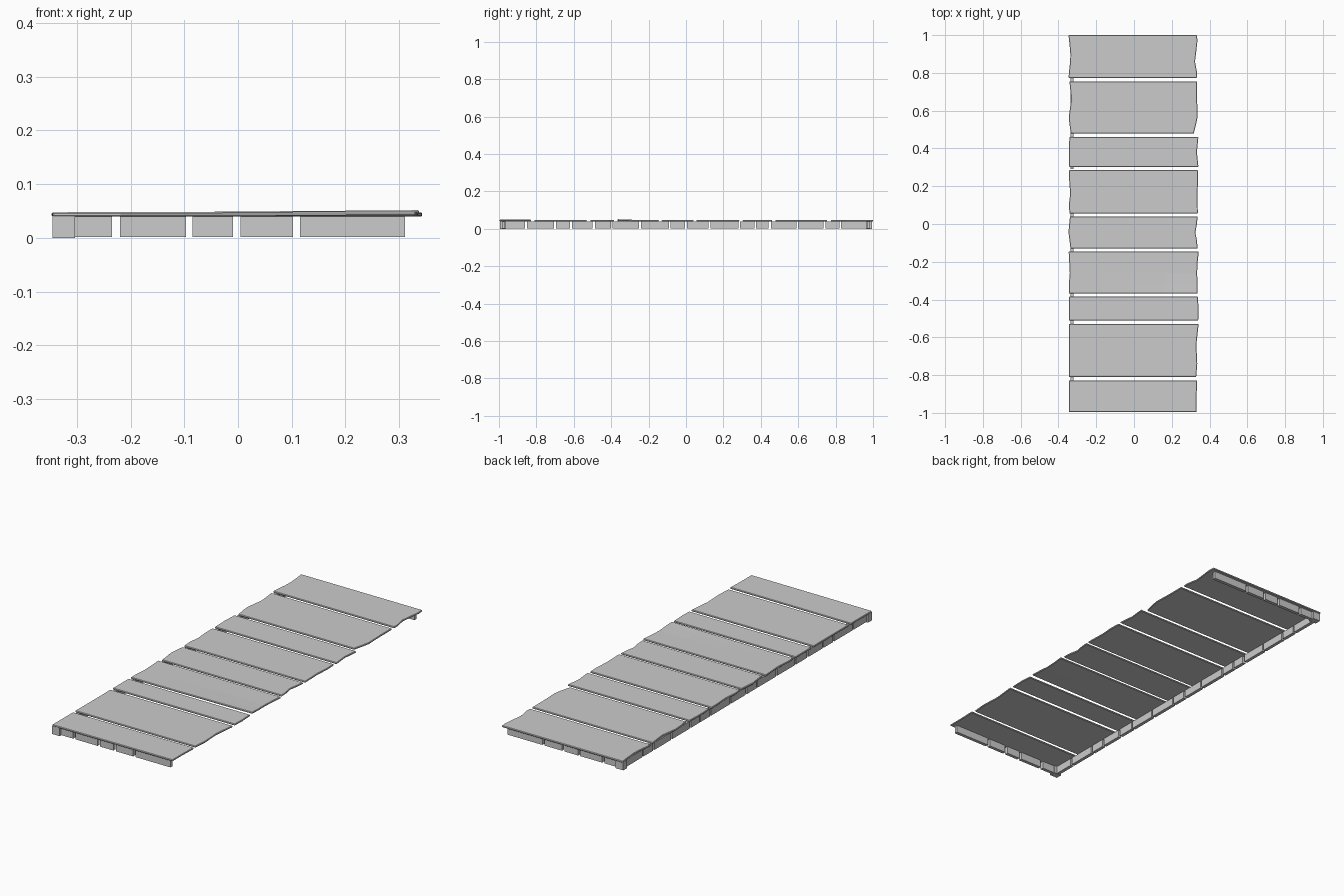
import bpy, bmesh

if "Cube" in bpy.data.objects:
    bpy.data.objects.remove(bpy.data.objects["Cube"])

grey = bpy.data.materials.new("stone grey")
grey.diffuse_color = (0.6, 0.6, 0.6, 1)
grey.use_nodes = True
grey.node_tree.nodes["Principled BSDF"].inputs["Base Color"].default_value = grey.diffuse_color

BOTTOM, TOP = 0.0395, 0.0478


def finish(bm, name):
    bmesh.ops.recalc_face_normals(bm, faces=bm.faces)
    me = bpy.data.meshes.new(name)
    bm.to_mesh(me)
    bm.free()
    me.materials.append(grey)
    ob = bpy.data.objects.new(name, me)
    bpy.context.collection.objects.link(ob)
    return ob


def box(name, x0, x1, y0, y1, z0, z1):
    bm = bmesh.new()
    bmesh.ops.create_cube(bm, size=1)
    for v in bm.verts:
        v.co = (x0 + (v.co.x + .5) * (x1 - x0),
                y0 + (v.co.y + .5) * (y1 - y0),
                z0 + (v.co.z + .5) * (z1 - z0))
    return finish(bm, name)


def plank(name, stations, lift):
    """Slab with uneven ends: stations are (y, left x, right x)."""
    bm = bmesh.new()
    cols = 5
    n = len(stations)
    layers = []
    for z in (BOTTOM, TOP):
        layers.append([[bm.verts.new((l + (r - l) * c / (cols - 1), y,
                                      z + lift(c / (cols - 1), s / (n - 1))))
                        for c in range(cols)] for s, (y, l, r) in enumerate(stations)])
    lo, hi = layers
    for s in range(n - 1):
        for c in range(cols - 1):
            for g in (lo, hi):
                bm.faces.new((g[s][c], g[s][c + 1], g[s + 1][c + 1], g[s + 1][c]))
        for c in (0, cols - 1):
            bm.faces.new((lo[s][c], lo[s + 1][c], hi[s + 1][c], hi[s][c]))
    for s in (0, n - 1):
        for c in range(cols - 1):
            bm.faces.new((lo[s][c], lo[s][c + 1], hi[s][c + 1], hi[s][c]))
    ob = finish(bm, name)
    bev = ob.modifiers.new("worn edges", 'BEVEL')
    bev.width = 0.0025
    bev.segments = 1
    bev.limit_method = 'ANGLE'
    bev.angle_limit = 1.0


# Top slabs, back to front
slabs = [
    [(1.0, -.347, .333), (.97, -.343, .336), (.9, -.337, .328), (.86, -.338, .323), (.8, -.345, .334), (.774, -.346, .333)],
    [(.755, -.342, .334), (.66, -.332, .334), (.57, -.345, .337), (.53, -.342, .329), (.478, -.334, .316)],
    [(.46, -.342, .341), (.38, -.345, .333), (.303, -.343, .341)],
    [(.285, -.344, .338), (.23, -.343, .34), (.16, -.338, .335), (.1, -.345, .337), (.055, -.341, .338)],
    [(.04, -.339, .337), (0, -.343, .333), (-.045, -.347, .325), (-.09, -.341, .334), (-.13, -.336, .336)],
    [(-.145, -.346, .343), (-.2, -.343, .337), (-.26, -.34, .334), (-.32, -.345, .337), (-.367, -.345, .337)],
    [(-.385, -.345, .338), (-.45, -.345, .342), (-.511, -.345, .34)],
    [(-.53, -.345, .342), (-.64, -.345, .33), (-.74, -.345, .335), (-.811, -.345, .329)],
    [(-.829, -.345, .334), (-.92, -.345, .331), (-.996, -.345, .331)],
]
lifts = {5: lambda u, t: .004 * max(0, u - .25) / .75 * max(0, (t - .5) * 2),
         8: lambda u, t: .0015 * u}
for i, st in enumerate(slabs):
    plank(f"slab_{i + 1}", st, lifts.get(i, lambda u, t: 0))

# Edge bricks along the left side
side = [(-.965, -.86), (-.85, -.705), (-.695, -.62), (-.61, -.5), (-.487, -.4),
        (-.393, -.25), (-.24, -.092), (-.083, -.006), (.006, .12), (.13, .28),
        (.29, .365), (.375, .44), (.455, .59), (.6, .735), (.745, .82), (.83, .965)]
for i, (a, b) in enumerate(side):
    box(f"side_brick_{i + 1}", -.337, -.32, a, b, .002, .0395)

# Matching brick rows and corner blocks on the two short ends
ends = [(-.303, -.234), (-.22, -.097), (-.085, -.009), (.005, .102), (.115, .311)]
for label, s in (("front", -1), ("back", 1)):
    for i, (a, b) in enumerate(ends):
        y = sorted((s * .985, s * .968))
        box(f"{label}_brick_{i + 1}", a, b, y[0], y[1], .002, .0395)
    y = sorted((s * .995, s * .963))
    box(f"{label}_corner_block", -.345, -.303, y[0], y[1], 0, .041)
